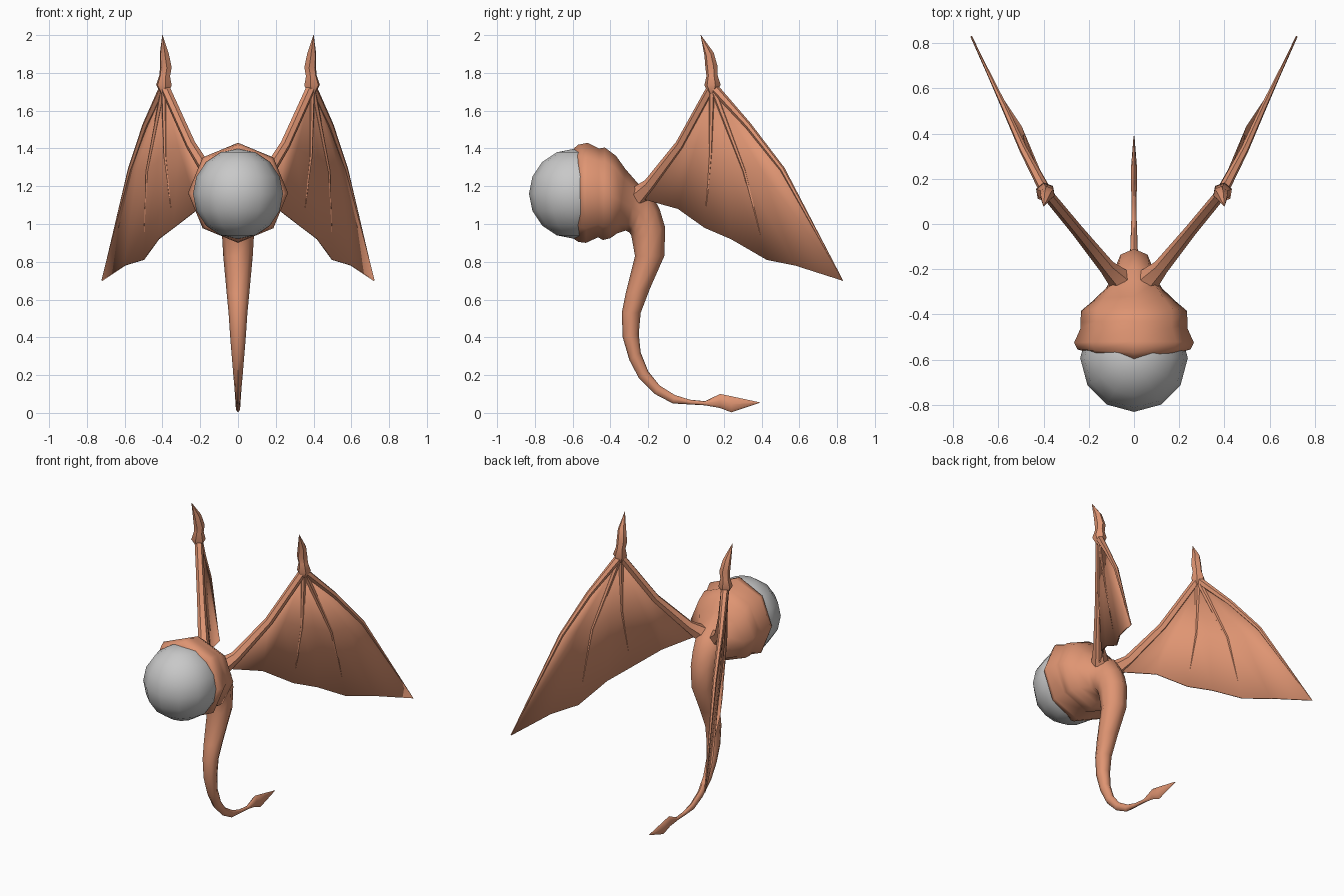
import bpy, bmesh, math
from mathutils import Vector

if "Cube" in bpy.data.objects:
    bpy.data.objects.remove(bpy.data.objects["Cube"])


def material(name, rgb):
    m = bpy.data.materials.new(name)
    m.diffuse_color = (*rgb, 1)
    m.use_nodes = True
    m.node_tree.nodes["Principled BSDF"].inputs["Base Color"].default_value = m.diffuse_color
    return m


SKIN = material("terracotta_skin", (0.74, 0.30, 0.17))
GREY = material("eye_grey", (0.58, 0.58, 0.58))


def finish(bm, name, mat, angle=40, mirror=False, thick=0):
    bmesh.ops.recalc_face_normals(bm, faces=bm.faces)
    me = bpy.data.meshes.new(name)
    bm.to_mesh(me)
    bm.free()
    me.materials.append(mat)
    ob = bpy.data.objects.new(name, me)
    bpy.context.collection.objects.link(ob)
    bpy.ops.object.select_all(action='DESELECT')
    ob.select_set(True)
    bpy.context.view_layer.objects.active = ob
    bpy.ops.object.shade_smooth_by_angle(angle=math.radians(angle))
    if thick:
        s = ob.modifiers.new("thickness", 'SOLIDIFY')
        s.thickness = thick
        s.offset = 0
    if mirror:
        ob.modifiers.new("mirror", 'MIRROR')
    return ob


def loft(bm, rings):
    """Skin a list of equal-length point rings and cap both ends."""
    vs = [[bm.verts.new(p) for p in r] for r in rings]
    n = len(vs[0])
    for a, b in zip(vs, vs[1:]):
        for i in range(n):
            j = (i + 1) % n
            bm.faces.new((a[i], a[j], b[j], b[i]))
    bm.faces.new(vs[0])
    bm.faces.new(vs[-1])


def tube(name, path, radii, sides=6):
    """Tapered tube along a path, mirrored to both wings."""
    pts = [Vector(p) for p in path]
    flat = Vector((0.77, -0.64, 0))
    bm = bmesh.new()
    rings = []
    for i, (p, r) in enumerate(zip(pts, radii)):
        t = (pts[min(i + 1, len(pts) - 1)] - pts[max(i - 1, 0)]).normalized()
        u = (flat - t * flat.dot(t)).normalized()
        v = t.cross(u)
        rings.append([p + (u * math.cos(a) + v * math.sin(a)) * r
                      for a in (math.tau * k / sides for k in range(sides))])
    loft(bm, rings)
    return finish(bm, name, SKIN, 50, mirror=True)


# Eyeball
bm = bmesh.new()
bmesh.ops.create_uvsphere(bm, u_segments=12, v_segments=8, radius=0.238)
bmesh.ops.translate(bm, verts=bm.verts, vec=(0, -0.593, 1.16))
finish(bm, "eyeball", GREY, 60)

# Head, neck and tail: each ring is top y, z, bottom y, z, half width
SECTIONS = [
    (-.600, 1.395, -.600, .925, .232), (-.570, 1.420, -.570, .905, .250),
    (-.520, 1.430, -.530, .900, .265), (-.460, 1.400, -.465, .930, .237),
    (-.430, 1.405, -.440, .915, .236), (-.370, 1.360, -.400, .925, .235),
    (-.320, 1.290, -.365, .950, .185), (-.250, 1.210, -.320, .965, .125),
    (-.190, 1.170, -.300, .955, .100), (-.140, 1.080, -.290, .940, .090),
    (-.110, .980, -.285, .915, .085), (-.115, .830, -.270, .830, .078),
    (-.190, .660, -.320, .630, .061), (-.240, .530, -.340, .530, .050),
    (-.250, .420, -.335, .400, .042), (-.240, .320, -.300, .280, .033),
    (-.200, .220, -.250, .185, .025), (-.140, .145, -.165, .100, .018),
    (-.060, .095, -.070, .050, .015), (.020, .070, .015, .045, .012),
    (.100, .062, .100, .040, .010), (.180, .100, .180, .026, .014),
    (.240, .088, .240, .003, .014), (.390, .056, .390, .053, .002),
]
bm = bmesh.new()
rings = []
for k, (ty, tz, by, bz, w) in enumerate(SECTIONS):
    bow = 0.04 if k == 0 else 0.015 if k == 1 else 0   # rim curves back at the sides
    ring = []
    for i in range(8):
        c, s = math.cos(math.tau * i / 8), math.sin(math.tau * i / 8)
        ring.append((w * s, (ty + by) / 2 + (ty - by) / 2 * c + bow * abs(s),
                     (tz + bz) / 2 + (tz - bz) / 2 * c))
    rings.append(ring)
loft(bm, rings)
finish(bm, "head_and_tail", SKIN, 50)

# Wing membrane: a fan from the knuckle through middle points to the lower edge
KNUCKLE = (.39, .14, 1.73)
MIDS = [(.25, -.03, 1.42), (.31, .05, 1.40), (.385, .13, 1.36), (.42, .21, 1.33),
        (.48, .31, 1.28), (.53, .40, 1.29), (.57, .51, 1.29)]
EDGE = [(.09, -.22, 1.13), (.21, -.04, 1.08), (.34, .10, .98), (.42, .24, .92),
        (.50, .43, .81), (.60, .58, .78), (.72, .83, .70)]
bm = bmesh.new()
top = bm.verts.new(KNUCKLE)
mid = [bm.verts.new(p) for p in MIDS]
low = [bm.verts.new(p) for p in EDGE]
for i in range(len(MIDS) - 1):
    bm.faces.new((top, mid[i], mid[i + 1]))
    bm.faces.new((mid[i], low[i], low[i + 1], mid[i + 1]))
finish(bm, "wing_membrane", SKIN, 60, mirror=True, thick=0.008)

# Wing bones
tube("wing_arm", [(.06, -.25, 1.15), (.12, -.19, 1.21), MIDS[0], KNUCKLE],
     [.055, .035, .027, .025])
tube("wing_leading_finger", [KNUCKLE, (.49, .33, 1.52), MIDS[6], EDGE[6]],
     [.025, .018, .014, .002])
tube("wing_inner_finger", [KNUCKLE, MIDS[2], EDGE[2]], [.018, .010, .002])
tube("wing_outer_finger", [KNUCKLE, MIDS[4], EDGE[4]], [.018, .010, .002])

# Knuckle and thumb claw
tube("wing_claw", [(.39, .14, 1.69), (.392, .14, 1.735), (.388, .138, 1.785),
                   (.382, .135, 1.83), (.39, .122, 1.90), (.40, .078, 2.0)],
     [.018, .044, .030, .033, .026, .001])
